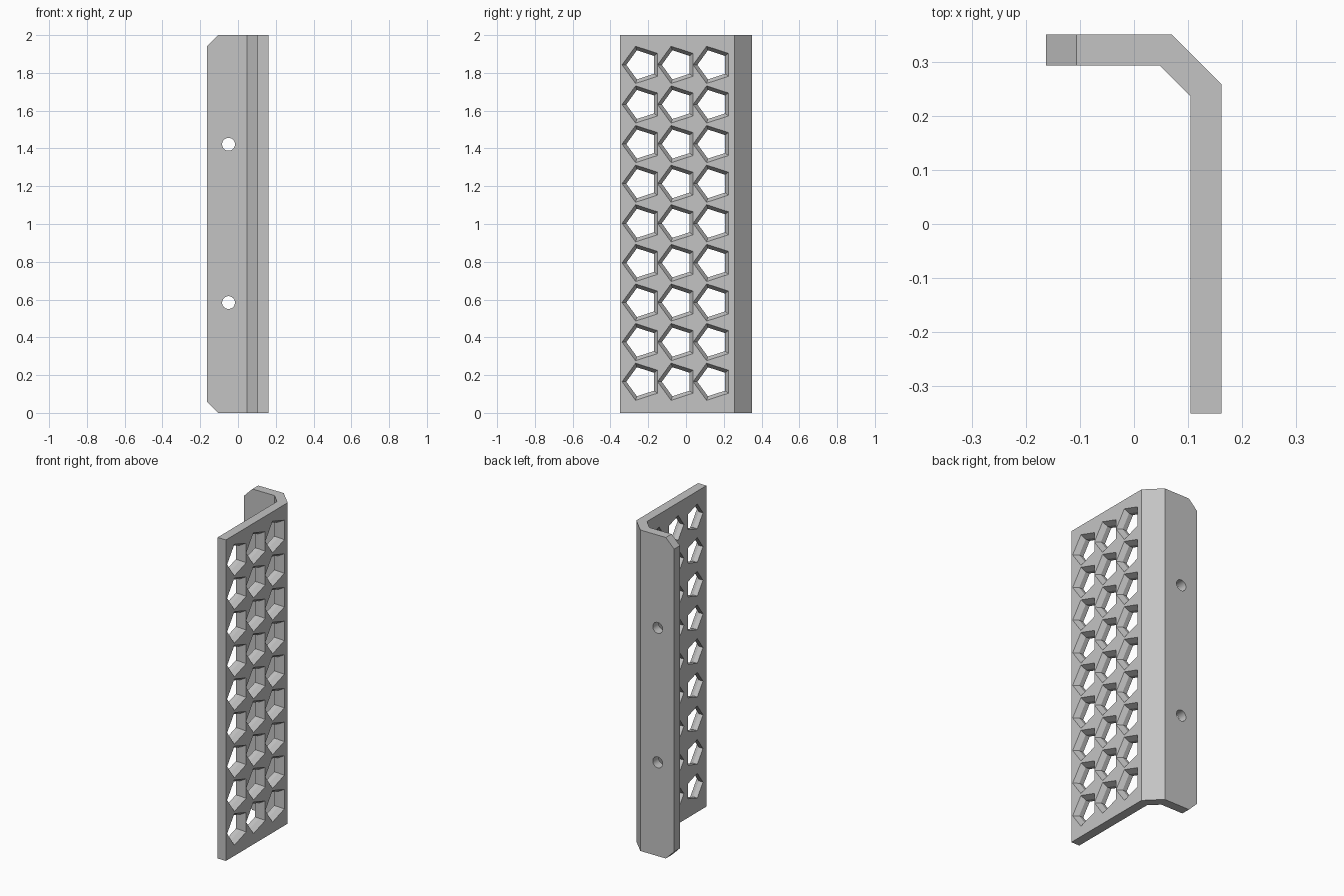
import bpy, bmesh, math
from mathutils import Vector, Matrix

cube = bpy.data.objects.get("Cube")
if cube:
    bpy.data.objects.remove(cube, do_unlink=True)

HEIGHT = 2.0
FACE_X, INNER_X = 0.162, 0.104      # outer and inner side of the perforated plate
BACK_Y, FLANGE_Y = 0.35, 0.293      # back and front side of the flange

grey = bpy.data.materials.new("light_grey")
grey.use_nodes = True
colour = (0.55, 0.55, 0.55, 1)
grey.diffuse_color = colour
grey.node_tree.nodes["Principled BSDF"].inputs["Base Color"].default_value = colour


def make_object(name, bm):
    bmesh.ops.recalc_face_normals(bm, faces=bm.faces[:])
    mesh = bpy.data.meshes.new(name)
    bm.to_mesh(mesh)
    bm.free()
    mesh.materials.append(grey)
    obj = bpy.data.objects.new(name, mesh)
    bpy.context.collection.objects.link(obj)
    return obj


def loft(bm, rings):
    """Closed solid through a list of rings of equal length."""
    rows = [[bm.verts.new(p) for p in ring] for ring in rings]
    n = len(rows[0])
    for a, b in zip(rows, rows[1:]):
        for i in range(n):
            j = (i + 1) % n
            bm.faces.new((a[i], a[j], b[j], b[i]))
    bm.faces.new(rows[0][::-1])
    bm.faces.new(rows[-1])


# Bracket: bent plate profile pulled up to full height
profile = [(-0.163, BACK_Y), (0.07, BACK_Y), (FACE_X, 0.258), (FACE_X, -0.35),
           (INNER_X, -0.35), (INNER_X, 0.236), (0.047, FLANGE_Y), (-0.163, FLANGE_Y)]
body = bmesh.new()
loft(body, [[(x, y, z) for x, y in profile] for z in (0, HEIGHT)])

# Cut the two free corners of the flange at an angle
for z, side in ((0, -1), (HEIGHT, 1)):
    cut = bmesh.ops.bisect_plane(
        body, geom=body.verts[:] + body.edges[:] + body.faces[:],
        plane_co=Vector((-0.106, 0, z)), plane_no=Vector((-1, 0, side)),
        clear_outer=True)
    edges = [e for e in cut["geom_cut"] if isinstance(e, bmesh.types.BMEdge)]
    bmesh.ops.holes_fill(body, edges=edges, sides=0)
bracket = make_object("perforated_bracket", body)


def pentagon(x, y, z, radius):
    angles = [math.pi + math.tau * i / 5 for i in range(5)]
    return [(x, y + radius * math.cos(a), z + radius * math.sin(a)) for a in angles]


# Pentagon holes: flared on the outside, straight on the inside
cutters = bmesh.new()
sections = [(INNER_X - 0.03, 0.081), (0.133, 0.081), (FACE_X, 0.1035), (FACE_X + 0.03, 0.1035)]
for col in range(3):
    for row in range(9):
        y, z = -0.235 + 0.188 * col, 0.165 + 0.2097 * row
        loft(cutters, [pentagon(x, y, z, r) for x, r in sections])

# Round screw holes through the flange
for z in (0.584, 1.422):
    place = Matrix.Translation((-0.05, (BACK_Y + FLANGE_Y) / 2, z))
    bmesh.ops.create_cone(cutters, cap_ends=True, segments=32, radius1=0.034,
                          radius2=0.034, depth=0.12,
                          matrix=place @ Matrix.Rotation(math.pi / 2, 4, "X"))
cutter = make_object("hole_cutters", cutters)
cutter.hide_render = True

# Cut the holes, then drop the cutter
boolean = bracket.modifiers.new("holes", "BOOLEAN")
boolean.operation = "DIFFERENCE"
boolean.solver = "EXACT"
boolean.object = cutter
bpy.ops.object.select_all(action="DESELECT")
bracket.select_set(True)
bpy.context.view_layer.objects.active = bracket
bpy.ops.object.modifier_apply(modifier=boolean.name)
bpy.data.objects.remove(cutter, do_unlink=True)
bpy.ops.object.shade_smooth_by_angle(angle=math.radians(20))
